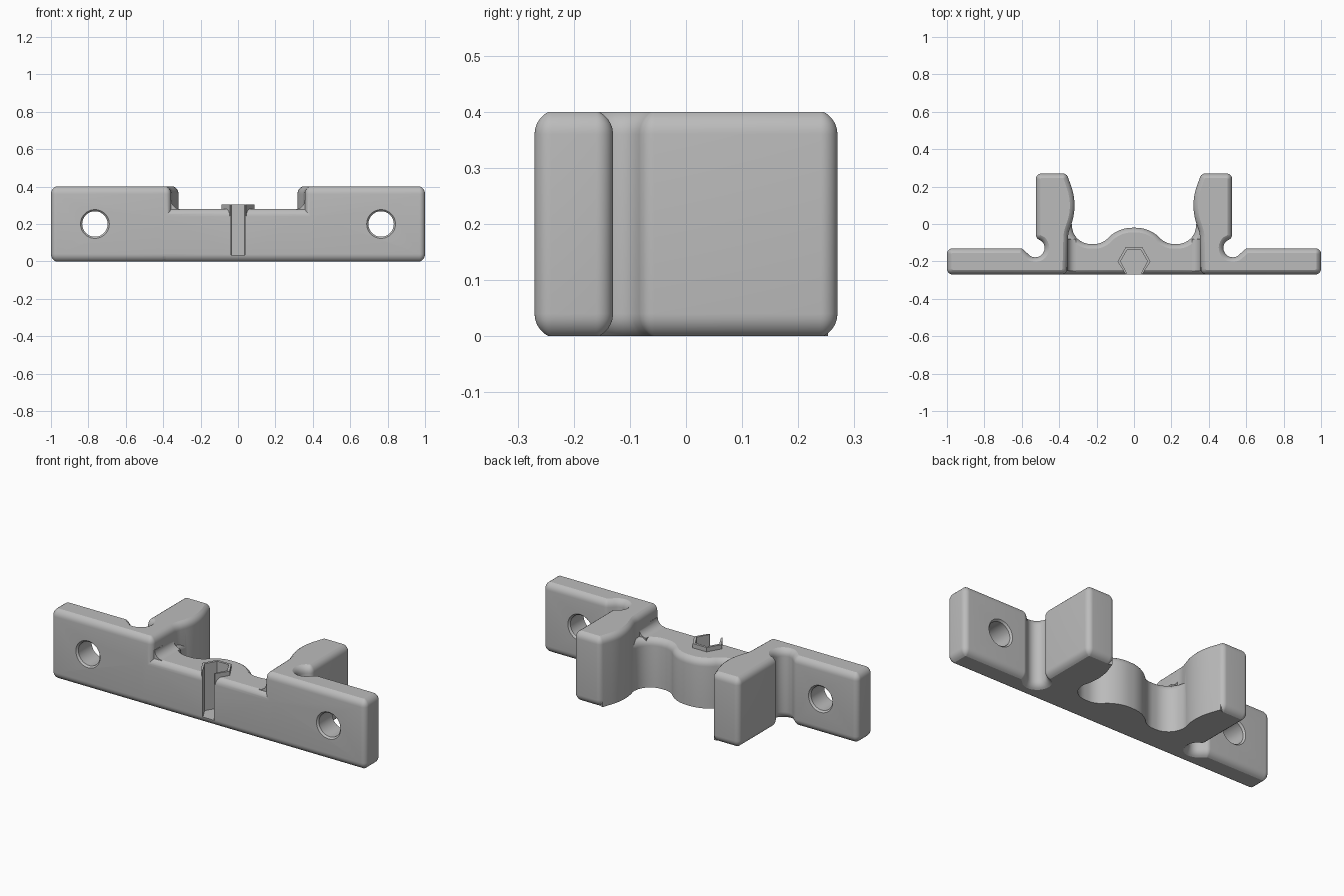
import bpy, bmesh
from math import sin, cos, pi, radians
from mathutils import Vector, Matrix

if "Cube" in bpy.data.objects:
    bpy.data.objects.remove(bpy.data.objects["Cube"])

HEIGHT, MID_HEIGHT = 0.4, 0.28

grey = bpy.data.materials.new("plain_grey")
grey.use_nodes = True
grey.diffuse_color = (0.5, 0.5, 0.5, 1)
grey.node_tree.nodes["Principled BSDF"].inputs["Base Color"].default_value = (0.5, 0.5, 0.5, 1)


def arc(cx, cy, r, start, end, steps):
    """Points along an arc, angles in degrees."""
    angles = [radians(start + (end - start) * i / steps) for i in range(steps + 1)]
    return [Vector((cx + r * cos(a), cy + r * sin(a))) for a in angles]


def rounded(corners):
    """Outline from (x, y, radius) corners, each replaced by a tangent arc."""
    out = []
    for i, (x, y, r) in enumerate(corners):
        p = Vector((x, y))
        if r == 0:
            out.append(p)
            continue
        a = (Vector(corners[i - 1][:2]) - p).normalized()
        b = (Vector(corners[(i + 1) % len(corners)][:2]) - p).normalized()
        half = a.angle(b) / 2
        centre = p + (a + b).normalized() * r / sin(half)
        reach = r * cos(half) / sin(half)
        u, v = p + a * reach - centre, p + b * reach - centre
        steps = 10
        sweep = u.angle_signed(v)
        for k in range(steps + 1):
            t = -sweep * k / steps
            out.append(centre + Vector((u.x * cos(t) - u.y * sin(t),
                                        u.x * sin(t) + u.y * cos(t))))
    return out


def mirrored(points):
    return [Vector((-p.x, p.y)) for p in reversed(points)]


def prism(name, outline, rings, square=lambda p: False, turn=False):
    """Stack inset copies of an outline; rings are (z, inset, is_bottom)."""
    n = len(outline)
    miters = []
    for i, p in enumerate(outline):
        d1 = (p - outline[i - 1]).normalized()
        d2 = (outline[(i + 1) % n] - p).normalized()
        n1, n2 = Vector((-d1.y, d1.x)), Vector((-d2.y, d2.x))
        miters.append((n1 + n2) / (1 + n1.dot(n2)))
    bm = bmesh.new()
    loops = []
    for z, inset, bottom in rings:
        loop = []
        for p, m in zip(outline, miters):
            flat = bottom and square(p)
            q = p if flat else p + m * inset
            loop.append(bm.verts.new((q.x, q.y, z)))
        loops.append(loop)
    for lo, hi in zip(loops, loops[1:]):
        for i in range(n):
            j = (i + 1) % n
            bm.faces.new((lo[i], lo[j], hi[j], hi[i]))
    bm.faces.new(loops[0][::-1])
    bm.faces.new(loops[-1])
    bmesh.ops.recalc_face_normals(bm, faces=bm.faces)
    if turn:
        bm.transform(Matrix.Rotation(pi / 2, 4, 'X'))
    mesh = bpy.data.meshes.new(name)
    bm.to_mesh(mesh)
    bm.free()
    mesh.materials.append(grey)
    ob = bpy.data.objects.new(name, mesh)
    bpy.context.collection.objects.link(ob)
    return ob


def soft_rings(top):
    """Rings of a slab with rounded lower and upper rims."""
    r, steps = 0.0445, 5
    curve = [radians(64) * i / steps for i in range(steps + 1)]
    low = [(0.04 - r * sin(a), r * (1 - cos(a)), True) for a in reversed(curve)]
    high = [(top - 0.04 + r * sin(a), r * (1 - cos(a)), False) for a in curve]
    return low + high


def plain_rings(low, high):
    return [(low, 0, False), (high, 0, False)]


def combine(target, other, operation):
    mod = target.modifiers.new("join", 'BOOLEAN')
    mod.operation, mod.solver, mod.object = operation, 'EXACT', other
    bpy.context.view_layer.objects.active = target
    bpy.ops.object.modifier_apply(modifier=mod.name)
    bpy.data.objects.remove(other)


# Middle web with the wavy back
half = [(0.42, -0.27, 0), (0.42, 0.03, 0), (0.335, 0.03, 0),
        (0.325, -0.107, 0.1), (0.17, -0.107, 0.1), (0.085, -0.02, 0.18)]
web = half + [(-x, y, r) for x, y, r in reversed(half)]
body = prism("clamp_bracket", rounded(web), soft_rings(MID_HEIGHT), lambda p: p.y > -0.2)

# Arm: mounting flange, relief groove and bulged prong
relief = [(p.x, p.y, 0) for p in arc(0.528, -0.128, 0.05, -40, -230, 16)]
arm = rounded([(0.358, -0.27, 0.03), (1, -0.27, 0.03), (1, -0.13, 0.03), (0.6, -0.13, 0.03)]
              + relief
              + [(0.525, -0.075, 0.03), (0.525, 0.27, 0.03), (0.36, 0.27, 0.03),
                 (0.3, 0.1, 0.3), (0.352, -0.05, 0.15)])

# Cove blending the arm into the web, drawn in the front plane
cove = ([Vector((0.39, 0.26)), Vector((0.39, 0.325))]
        + arc(0.31, 0.325, 0.045, 0, -90, 8) + [Vector((0.31, 0.26))])
cove.reverse()
cove.sort(key=lambda p: 0)


def inner_wall(p):
    return abs(p.x) < 0.37 and -0.1 < p.y < 0.255


for side in (1, -1):
    shape = arm if side > 0 else mirrored(arm)
    combine(body, prism("arm", shape, soft_rings(HEIGHT), inner_wall), 'UNION')
    shape = cove if side > 0 else mirrored(cove)
    combine(body, prism("cove", shape, plain_rings(0.08, 0.25), turn=True), 'UNION')

# Hexagonal nut collar, trimmed flush with the front
collar = arc(0, -0.2, 0.088, 0, 300, 5)
for p in collar:
    p.y = max(p.y, -0.27)
combine(body, prism("nut_collar", collar, plain_rings(0.15, 0.305)), 'UNION')

# Nut pocket, open at the front
pocket = arc(0, -0.2, 0.072, 0, 180, 3)
pocket += [Vector((-0.038, -0.262)), Vector((-0.038, -0.3)),
           Vector((0.038, -0.3)), Vector((0.038, -0.262))]
combine(body, prism("nut_pocket", pocket, plain_rings(0.035, 0.5)), 'DIFFERENCE')

# Screw holes with a slight flare at each face
flare = [(0.12, -0.01, False), (0.14, 0.008, False), (0.26, 0.008, False), (0.28, -0.01, False)]
for side in (1, -1):
    circle = arc(side * 0.765, 0.2, 0.076, 0, 352.5, 47)
    combine(body, prism("screw_hole", circle, flare, turn=True), 'DIFFERENCE')

# Shading
bpy.ops.object.select_all(action='DESELECT')
body.select_set(True)
bpy.context.view_layer.objects.active = body
bpy.ops.object.shade_smooth_by_angle(angle=radians(25))
